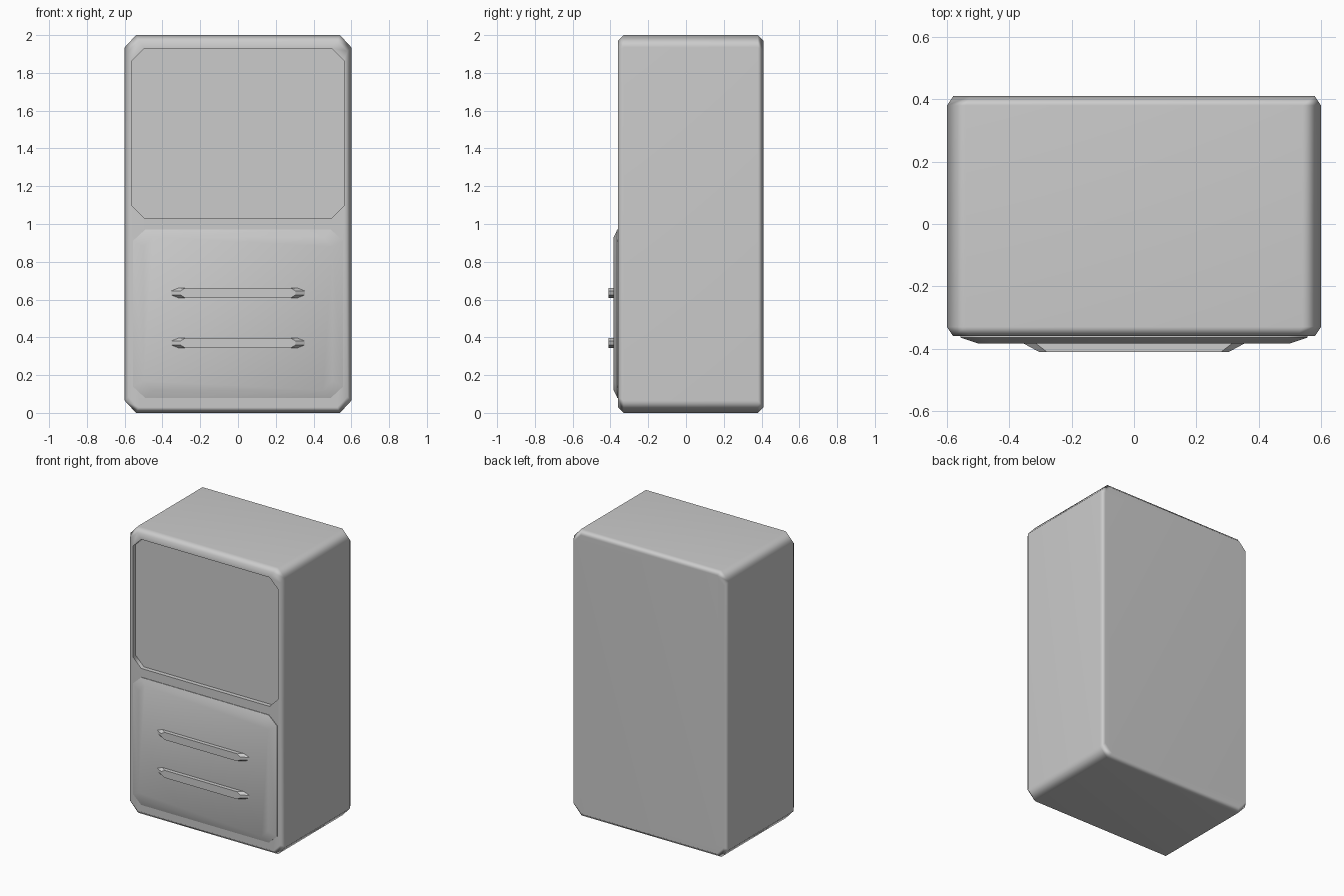
import bpy, bmesh, math

if "Cube" in bpy.data.objects:
    bpy.data.objects.remove(bpy.data.objects["Cube"])


def octagon(y, hx, z0, z1, cx, cz):
    """Rectangle with cut corners in the XZ plane at depth y."""
    pts = [(hx, z0 + cz), (hx, z1 - cz), (hx - cx, z1), (cx - hx, z1),
           (-hx, z1 - cz), (-hx, z0 + cz), (cx - hx, z0), (hx - cx, z0)]
    return [(x, y, z) for x, z in pts]


def loft(name, rings, angle):
    """Closed solid skinned through a series of octagon rings."""
    bm = bmesh.new()
    loops = [[bm.verts.new(p) for p in ring] for ring in rings]
    for a, b in zip(loops, loops[1:]):
        for i in range(8):
            j = (i + 1) % 8
            bm.faces.new((a[i], a[j], b[j], b[i]))
    bm.faces.new(loops[0])
    bm.faces.new(loops[-1])
    bmesh.ops.recalc_face_normals(bm, faces=bm.faces)
    mesh = bpy.data.meshes.new(name)
    bm.to_mesh(mesh)
    bm.free()
    obj = bpy.data.objects.new(name, mesh)
    bpy.context.collection.objects.link(obj)
    if angle:
        bpy.ops.object.select_all(action='DESELECT')
        obj.select_set(True)
        bpy.context.view_layer.objects.active = obj
        bpy.ops.object.shade_smooth_by_angle(angle=math.radians(angle))
    return obj


# Cabinet body: back to front, then into the recessed upper window
body = loft("cabinet_body", [
    octagon(0.41, 0.58, 0.03, 1.97, 0.055, 0.055),
    octagon(0.38, 0.60, 0.00, 2.00, 0.06, 0.065),
    octagon(-0.33, 0.60, 0.00, 2.00, 0.06, 0.065),
    octagon(-0.36, 0.58, 0.03, 1.97, 0.055, 0.055),
    octagon(-0.36, 0.56, 1.03, 1.93, 0.065, 0.065),
    octagon(-0.33, 0.56, 1.03, 1.93, 0.065, 0.065),
], 50)
weighted = body.modifiers.new("weighted_normals", 'WEIGHTED_NORMAL')
weighted.keep_sharp = True

# Raised lower panel with bevelled rim
loft("lower_panel", [
    octagon(-0.35, 0.557, 0.08, 0.97, 0.065, 0.06),
    octagon(-0.364, 0.557, 0.08, 0.97, 0.065, 0.06),
    octagon(-0.383, 0.50, 0.12, 0.93, 0.05, 0.05),
], 50)

# Two horizontal handle bars with tapered ends
for label, z in (("upper", 0.635), ("lower", 0.37)):
    loft(label + "_handle", [
        octagon(-0.375, 0.355, z - 0.026, z + 0.026, 0.04, 0.016),
        octagon(-0.383, 0.355, z - 0.026, z + 0.026, 0.04, 0.016),
        octagon(-0.41, 0.305, z - 0.026, z + 0.026, 0.025, 0.016),
    ], 0)
